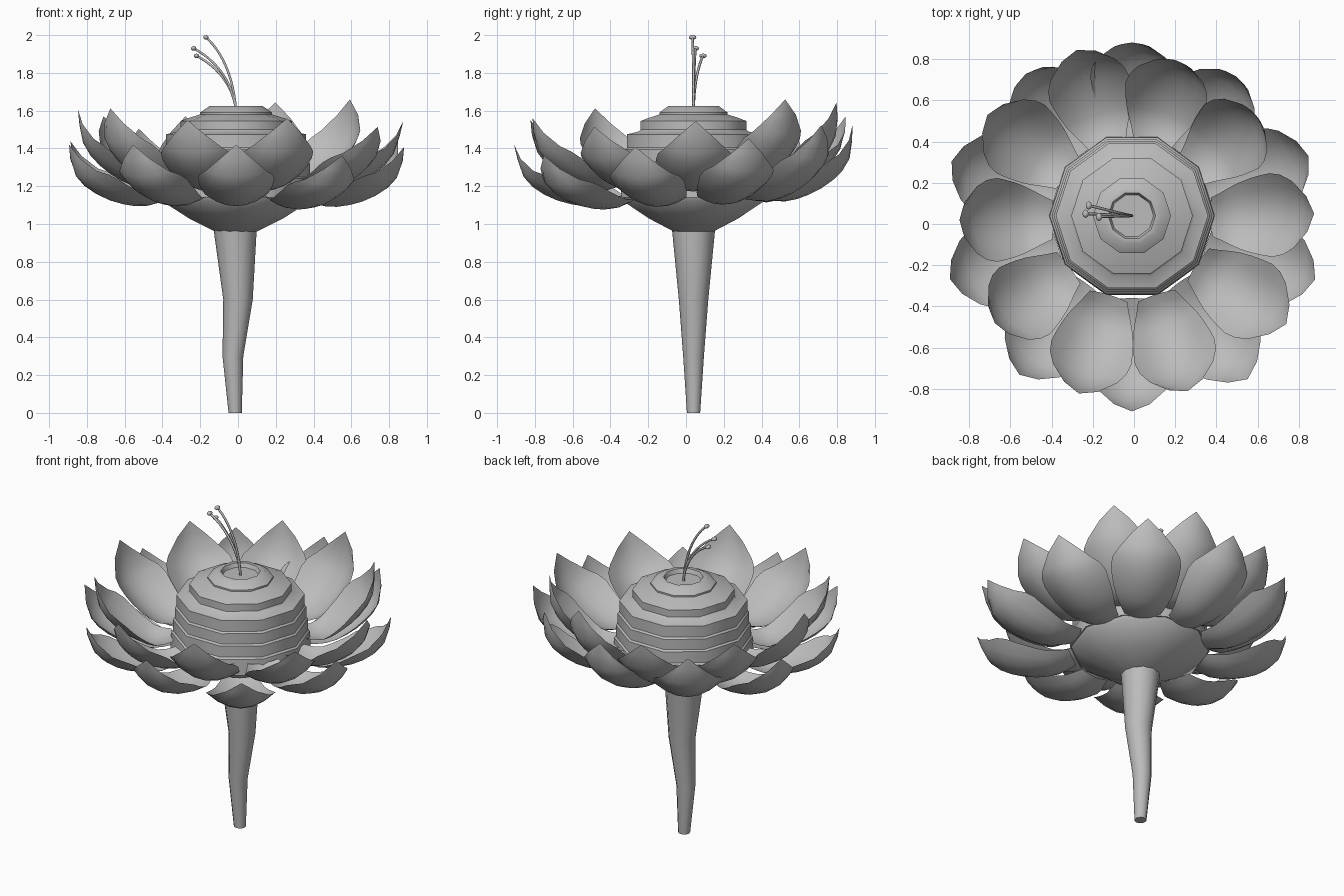
import bpy, bmesh, math
from mathutils import Vector, Matrix

cube = bpy.data.objects.get("Cube")
if cube:
    bpy.data.objects.remove(cube)

CX, CY = -0.01, 0.04
SIDES = 10

grey = bpy.data.materials.new("soft_grey")
grey.use_nodes = True
grey.diffuse_color = (0.5, 0.5, 0.5, 1)
grey.node_tree.nodes["Principled BSDF"].inputs["Base Color"].default_value = (0.5, 0.5, 0.5, 1)


def finish(name, bm, angle):
    mesh = bpy.data.meshes.new(name)
    bm.to_mesh(mesh)
    bm.free()
    obj = bpy.data.objects.new(name, mesh)
    bpy.context.collection.objects.link(obj)
    mesh.materials.append(grey)
    bpy.ops.object.select_all(action="DESELECT")
    obj.select_set(True)
    bpy.context.view_layer.objects.active = obj
    bpy.ops.object.shade_smooth_by_angle(angle=math.radians(angle))
    return obj


def bridge(bm, rows, closed):
    """Join successive rows of vertices with quads."""
    for a, b in zip(rows, rows[1:]):
        n = len(a)
        for i in range(n if closed else n - 1):
            j = (i + 1) % n
            bm.faces.new((a[i], a[j], b[j], b[i]))


def lofted(name, rings, sides, angle):
    """Round body through rings of (x, radius, z), capped at both ends."""
    bm = bmesh.new()
    rows = []
    for x, r, z in rings:
        turn = [2 * math.pi * i / sides for i in range(sides)]
        rows.append([bm.verts.new((x + r * math.cos(a), CY + r * math.sin(a), z)) for a in turn])
    bridge(bm, rows, True)
    bm.faces.new(rows[0][::-1])
    bm.faces.new(rows[-1])
    return finish(name, bm, angle)


def sample(points, t):
    """Smooth interpolation through evenly spaced points, t in 0..1."""
    n = len(points) - 1
    i = min(int(t * n), n - 1)
    f = t * n - i
    p = [Vector(points[max(0, min(n, k))]) for k in range(i - 1, i + 3)]
    return (p[1] + (p[2] - p[0]) * f / 2 + (2 * p[0] - 5 * p[1] + 4 * p[2] - p[3]) * f * f / 2
            + (3 * p[1] - p[0] - 3 * p[2] + p[3]) * f ** 3 / 2)


# Stem with a slight bend
lofted("stem", [(-0.015, 0.035, 0), (-0.027, 0.055, 0.3), (0, 0.078, 0.6), (-0.015, 0.114, 0.97)], 12, 40)

# Cup under the petals
lofted("cup", [(CX, r, z) for r, z in [(0.11, 0.96), (0.25, 1.03), (0.39, 1.12), (0.40, 1.15)]], SIDES, 40)

# Stepped dome: stacked discs with steep walls and sloping tops
profile = [(0.405, 1.14), (0.40, 1.24), (0.39, 1.25), (0.39, 1.32), (0.38, 1.33), (0.38, 1.395),
           (0.37, 1.405), (0.37, 1.475), (0.305, 1.49), (0.295, 1.50), (0.295, 1.545), (0.255, 1.56),
           (0.19, 1.58), (0.19, 1.59), (0.14, 1.625), (0.115, 1.625), (0.105, 1.60)]
lofted("dome", [(CX, r, z) for r, z in profile], SIDES, 40)

# Petals: cupped sheets swept along a rising spine
WIDTHS = [(w, 0) for w in (0.095, 0.135, 0.17, 0.195, 0.2, 0.145, 0)]
LOWER = [(0.38, 1.13), (0.50, 1.095), (0.63, 1.105), (0.77, 1.155), (0.88, 1.25), (0.93, 1.42)]
UPPER = [(0.38, 1.21), (0.48, 1.175), (0.605, 1.205), (0.73, 1.275), (0.83, 1.385), (0.875, 1.56)]
LENGTH_STEPS, CROSS_STEPS = 10, 6


def petal(name, spine, heading, lift):
    bm = bmesh.new()
    rows = []
    pivot = Vector(spine[0])
    tilt = Matrix.Rotation(lift, 2)
    spin = Matrix.Rotation(heading, 3, "Z")
    for k in range(LENGTH_STEPS + 1):
        t = k / LENGTH_STEPS
        centre = sample(spine, t)
        tangent = (sample(spine, min(t + 0.02, 1)) - sample(spine, max(t - 0.02, 0))).normalized()
        normal = Vector((-tangent.y, tangent.x))
        half = max(sample(WIDTHS, t).x, 0.001)
        row = []
        for i in range(CROSS_STEPS + 1):
            w = half * (2 * i / CROSS_STEPS - 1)
            p = pivot + tilt @ (centre + normal * (2.3 * w * w) - pivot)
            row.append(bm.verts.new(spin @ Vector((p.x, w, p.y)) + Vector((CX, CY - 0.02, 0))))
        rows.append(row)
    bridge(bm, rows, False)
    bmesh.ops.remove_doubles(bm, verts=bm.verts, dist=0.003)
    for f in bm.faces:
        f.normal_flip()
    finish(name, bm, 60)


# Heading and tilt of each petal, counter-clockwise from the model's left
upper_petals = [(2, -0.03), (40, 0.22), (75, 0.18), (108, 0.02), (144, 0.02),
                (180, 0.10), (217, 0.11), (253, -0.02), (288, 0), (326, -0.09)]
lower_petals = [(20, 0.06), (54, 0.2), (90, 0.2), (126, 0.16), (162, 0.03),
                (198, 0), (234, 0), (270, 0), (306, -0.1), (342, -0.02)]
for k, (heading, lift) in enumerate(upper_petals):
    petal(f"upper_petal_{k + 1}", UPPER, math.radians(heading), lift)
for k, (heading, lift) in enumerate(lower_petals):
    petal(f"lower_petal_{k + 1}", LOWER, math.radians(heading), lift)

# Stamens: thin curved filaments with small flattened tips
for k, (x, y, z) in enumerate([(-0.17, 0.035, 1.988), (-0.235, 0.05, 1.93), (-0.22, 0.09, 1.89)]):
    start, end = Vector((CX, CY, 1.59)), Vector((x, y, z))
    curve = bpy.data.curves.new(f"filament_{k + 1}", "CURVE")
    curve.dimensions = "3D"
    curve.bevel_depth = 0.007
    curve.bevel_resolution = 1
    curve.use_fill_caps = True
    spline = curve.splines.new("BEZIER")
    spline.bezier_points.add(1)
    rise = end.z - start.z
    lean = Vector((end.x - start.x, end.y - start.y, 0))
    for bp, co, side in zip(spline.bezier_points, (start, end),
                            (Vector((-0.01, 0, rise * 0.5)), Vector((0, 0, rise * 0.15)) + lean * 0.45)):
        bp.co, bp.handle_left, bp.handle_right = co, co - side, co + side
    curve.materials.append(grey)
    bpy.context.collection.objects.link(bpy.data.objects.new(f"filament_{k + 1}", curve))
    bm = bmesh.new()
    bmesh.ops.create_uvsphere(bm, u_segments=10, v_segments=6, radius=1)
    bmesh.ops.scale(bm, verts=bm.verts, vec=(0.015, 0.02, 0.012))
    bmesh.ops.translate(bm, verts=bm.verts, vec=end)
    finish(f"stamen_tip_{k + 1}", bm, 60)
